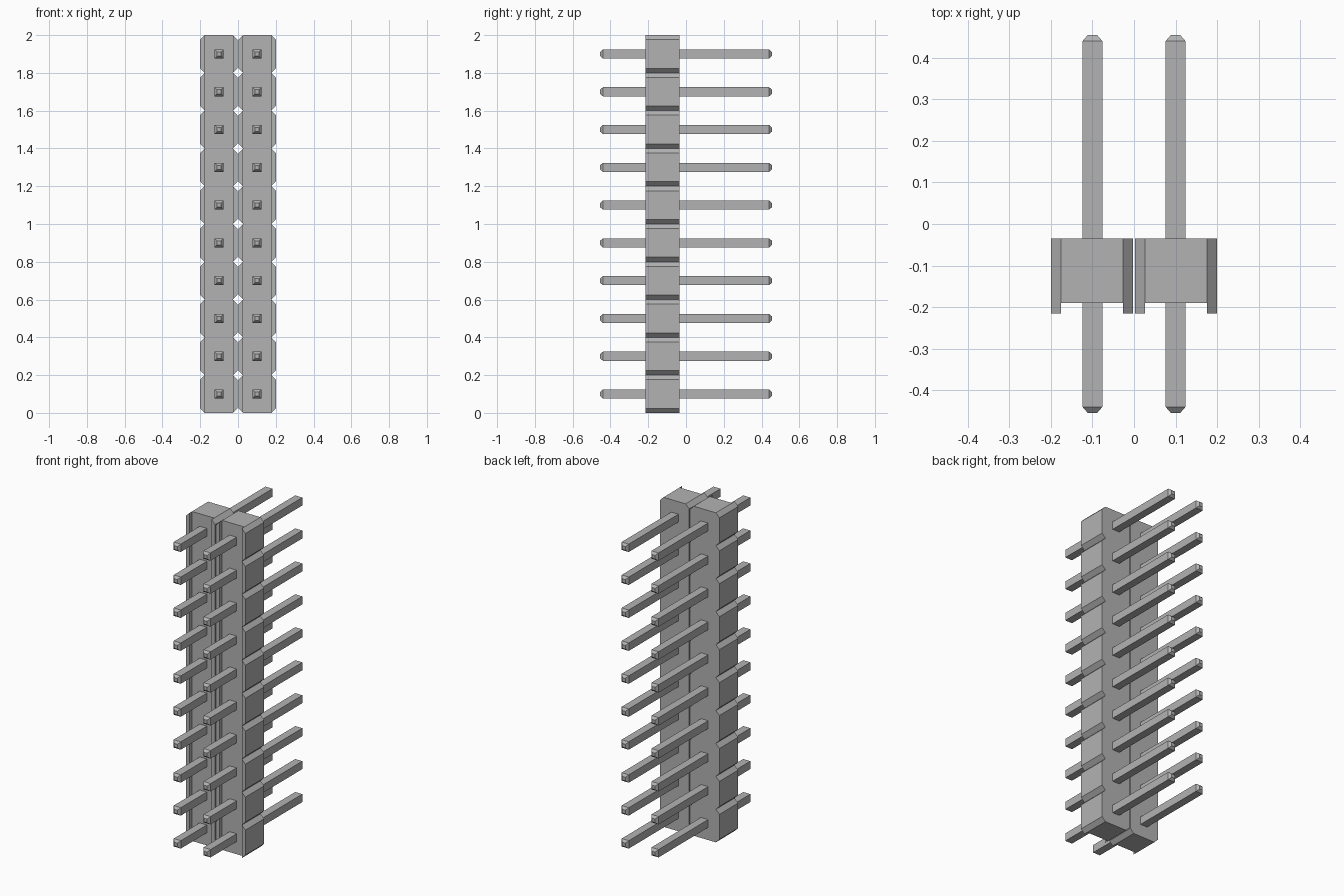
import bpy, bmesh

if "Cube" in bpy.data.objects:
    bpy.data.objects.remove(bpy.data.objects["Cube"], do_unlink=True)

ROWS, PITCH = 10, 0.2
BACK, FLOOR, FRONT = -0.035, -0.19, -0.215   # housing depths along y
INNER, OUTER, CHAMFER = 0.003, 0.2, 0.024    # housing cell outline
PIN, TIP, LENGTH = 0.024, 0.011, 0.455       # pin half widths and half length

grey = bpy.data.materials.new("light_grey")
grey.use_nodes = True
grey.diffuse_color = (0.45, 0.45, 0.45, 1)
grey.node_tree.nodes["Principled BSDF"].inputs["Base Color"].default_value = (0.45, 0.45, 0.45, 1)


def loft(bm, sections):
    """Join matching (y, outline) sections and cap both ends."""
    rings = [[bm.verts.new((x, y, z)) for x, z in outline] for y, outline in sections]
    count = len(rings[0])
    for a, b in zip(rings, rings[1:]):
        for i in range(count):
            j = (i + 1) % count
            bm.faces.new((a[i], a[j], b[j], b[i]))
    bm.faces.new(rings[0])
    bm.faces.new(rings[-1][::-1])


def finish(name, bm):
    bmesh.ops.recalc_face_normals(bm, faces=bm.faces)
    mesh = bpy.data.meshes.new(name)
    bm.to_mesh(mesh)
    bm.free()
    mesh.materials.append(grey)
    obj = bpy.data.objects.new(name, mesh)
    bpy.context.collection.objects.link(obj)


def square(cx, cz, h):
    return [(cx - h, cz - h), (cx + h, cz - h), (cx + h, cz + h), (cx - h, cz + h)]


def housing(side):
    """Column of eight-sided cells with raised ribs along the front edges."""
    bm = bmesh.new()
    a, b = INNER + CHAMFER, OUTER - CHAMFER
    steps = []
    for row in range(ROWS):
        low, high = row * PITCH, (row + 1) * PITCH
        steps += [(0, low), (1, low + CHAMFER), (1, high - CHAMFER)]
    steps.append((0, ROWS * PITCH))
    # Scalloped side edges run up the outside and back down the inside
    outer = [(b + CHAMFER * t, z) for t, z in steps]
    inner = [(a - CHAMFER * t, z) for t, z in steps]
    edges = {"body": outer + inner[::-1], "outer": outer, "inner": inner}
    for part, outline in edges.items():
        outline = [(side * x, z) for x, z in outline]
        if part == "body":
            loft(bm, [(FLOOR, outline), (BACK, outline)])
        else:
            # One rib piece per cell, so every cap is a simple trapezoid
            for row in range(ROWS):
                piece = outline[row * 3:row * 3 + 4]
                loft(bm, [(FRONT, piece), (FLOOR, piece)])
    return bm


for side, label in ((1, "left"), (-1, "right")):
    finish(label + "_housing", housing(side))
    # Square pins with tapered ends
    for row in range(ROWS):
        bm = bmesh.new()
        cx, cz = side * PITCH / 2, (row + 0.5) * PITCH
        shaft, tip = square(cx, cz, PIN), square(cx, cz, TIP)
        taper = LENGTH - 0.015
        loft(bm, [(-LENGTH, tip), (-taper, shaft), (taper, shaft), (LENGTH, tip)])
        finish(f"{label}_pin_{row + 1}", bm)
